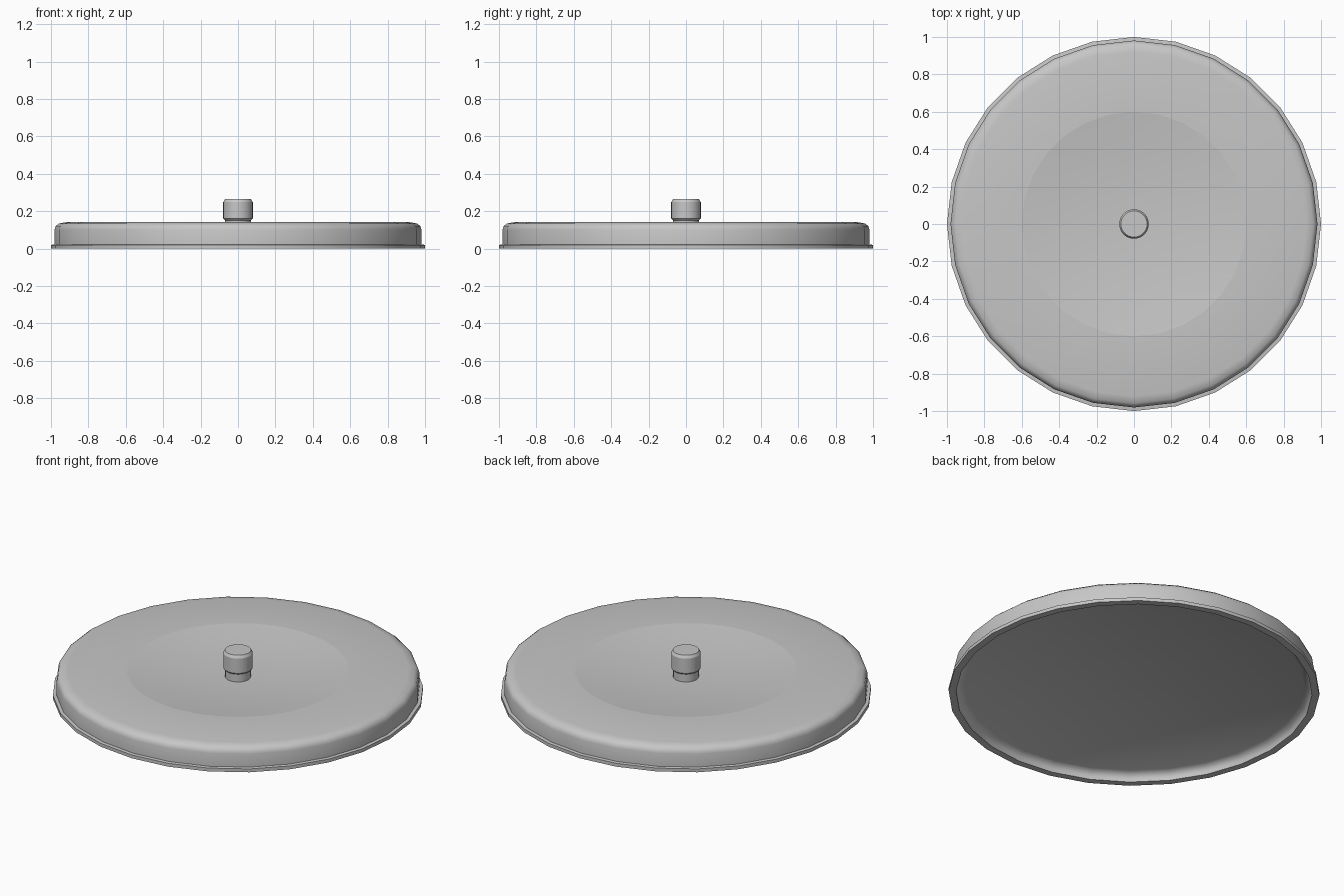
import bpy
import bmesh
from math import radians, tau

if "Cube" in bpy.data.objects:
    bpy.data.objects.remove(bpy.data.objects["Cube"])

SIDES = 28

steel = bpy.data.materials.new("brushed_grey_metal")
steel.use_nodes = True
grey = (0.57, 0.57, 0.57, 1)
steel.diffuse_color = grey
steel.node_tree.nodes["Principled BSDF"].inputs["Base Color"].default_value = grey


def lathe(name, profile, sharp_angle):
    """Spin a (radius, height) profile around the z axis."""
    mesh = bpy.data.meshes.new(name)
    bm = bmesh.new()
    verts = [bm.verts.new((r, 0, z)) for r, z in profile]
    edges = [bm.edges.new(pair) for pair in zip(verts, verts[1:])]
    bmesh.ops.spin(bm, geom=verts + edges, cent=(0, 0, 0), axis=(0, 0, 1),
                   angle=tau, steps=SIDES, use_merge=True)
    bmesh.ops.remove_doubles(bm, verts=bm.verts, dist=0.0001)
    bmesh.ops.recalc_face_normals(bm, faces=bm.faces)
    bm.to_mesh(mesh)
    bm.free()
    obj = bpy.data.objects.new(name, mesh)
    bpy.context.collection.objects.link(obj)
    mesh.materials.append(steel)
    bpy.ops.object.select_all(action="DESELECT")
    obj.select_set(True)
    bpy.context.view_layer.objects.active = obj
    bpy.ops.object.shade_smooth_by_angle(angle=radians(sharp_angle))
    return obj


# Dished centre: a shallow bowl from the axis out to the crease
dish = [(0.6 * t / 4, 0.103 + 0.04 * (t / 4) ** 2) for t in range(5)]

# Lid: dish, rounded shoulder, side wall and lip
outside = dish + [(0.92, 0.141), (0.958, 0.134), (0.975, 0.12),
                  (0.981, 0.1), (0.981, 0.022), (1, 0.02), (1, 0)]
# Underside: shallow recess with a rounded edge and a flat floor
underside = [(0.96, 0), (0.957, 0.02), (0.946, 0.038), (0.92, 0.05), (0, 0.05)]
lid = lathe("lid", outside + underside, 45)

# Keep the crease around the dish crisp
for edge in lid.data.edges:
    ends = [lid.data.vertices[i].co for i in edge.vertices]
    if all(abs(co.xy.length - 0.6) < 0.001 for co in ends):
        edge.use_edge_sharp = True

# Knob: short stem, round grip and chamfered top
lathe("knob", [(0, 0.09), (0.069, 0.09), (0.069, 0.15), (0.079, 0.16), (0.079, 0.248),
               (0.07, 0.264), (0, 0.264)], 25)
